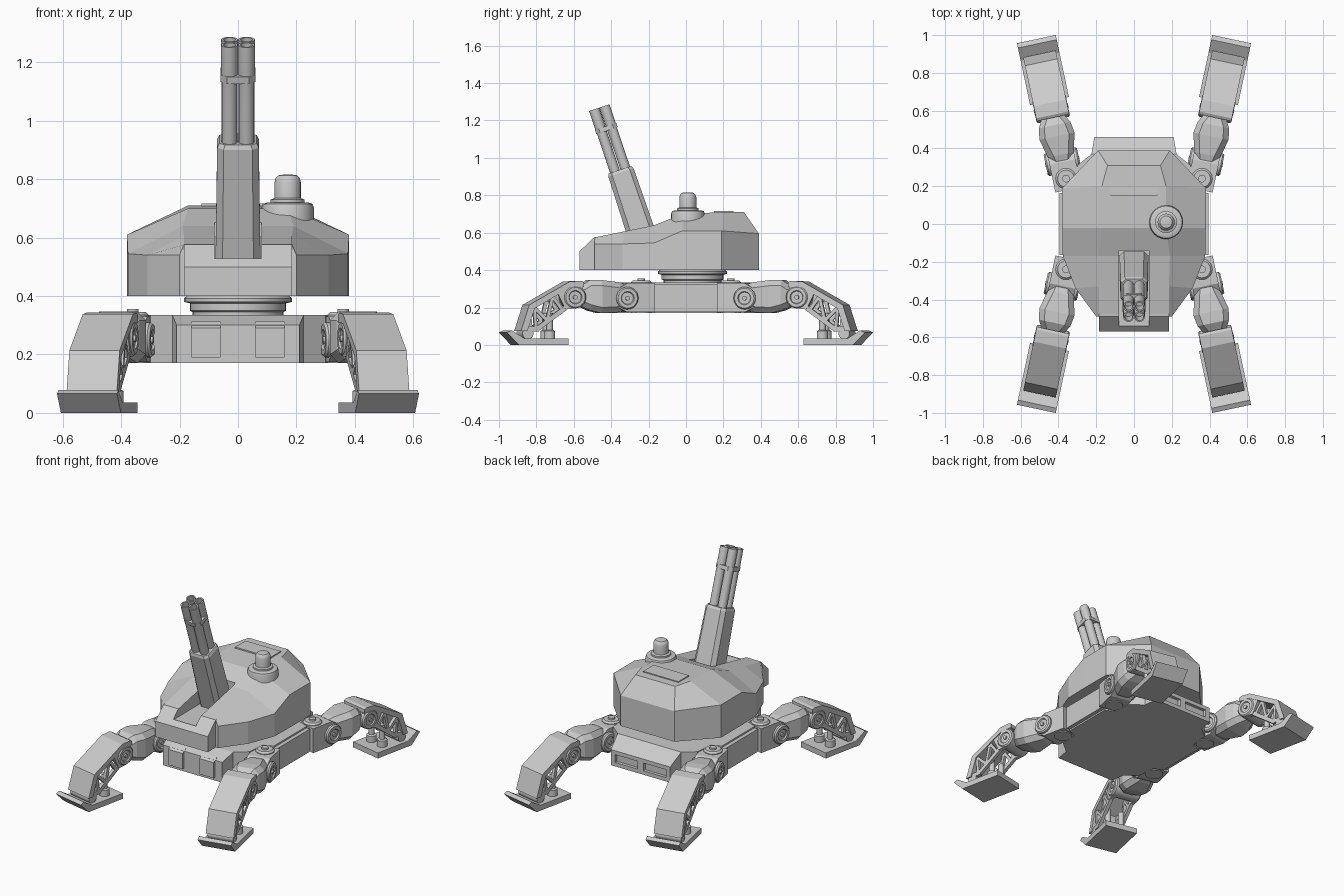
import bpy, bmesh
from math import sin, cos, pi, radians, hypot
from mathutils import Matrix, Vector

if "Cube" in bpy.data.objects:
    bpy.data.objects.remove(bpy.data.objects["Cube"])

I = Matrix.Identity(4)
T = Matrix.Translation
smooth = []


def finish(name, bm, M):
    bmesh.ops.transform(bm, matrix=M, verts=bm.verts)
    bmesh.ops.recalc_face_normals(bm, faces=bm.faces)
    me = bpy.data.meshes.new(name)
    bm.to_mesh(me)
    bm.free()
    ob = bpy.data.objects.new(name, me)
    bpy.context.collection.objects.link(ob)
    return ob


def add_loft(bm, rings, strip=False):
    vs = [[bm.verts.new(p) for p in r] for r in rings]
    n = len(vs[0])
    for a, b in zip(vs, vs[1:]):
        for i in range(n):
            bm.faces.new((a[i], a[(i + 1) % n], b[(i + 1) % n], b[i]))
    bm.faces.new(vs[0])
    t = vs[-1]
    if strip:  # top made of cross strips so each facet stays flat
        for i in range(n // 2 - 1):
            bm.faces.new((t[i], t[i + 1], t[n - 2 - i], t[n - 1 - i]))
    else:
        bm.faces.new(t)


def loft(name, rings, M=I, strip=False):
    bm = bmesh.new()
    add_loft(bm, rings, strip)
    return finish(name, bm, M)


def prism(name, polys, spans, M=I):
    """Extrude (y, z) polygons along x over each span."""
    bm = bmesh.new()
    for poly in polys:
        for x0, x1 in spans:
            add_loft(bm, [[(x, y, z) for y, z in poly] for x in (x0, x1)])
    return finish(name, bm, M)


def box(name, xs, ys, zs, M=I):
    (y0, y1), (z0, z1) = ys, zs
    return prism(name, [[(y0, z0), (y1, z0), (y1, z1), (y0, z1)]], [xs], M)


def lathe(name, profile, mats=(I,), n=24):
    bm = bmesh.new()
    for M in mats:
        add_loft(bm, [[M @ Vector((r * cos(2 * pi * i / n), r * sin(2 * pi * i / n), z))
                       for i in range(n)] for r, z in profile])
    ob = finish(name, bm, I)
    smooth.append(ob)
    return ob


def sym(half):
    """Complete a right-hand outline with its mirrored left side."""
    return half + [(-x, y, z) for x, y, z in reversed(half)]


def octo(hx, hy0, hy1, c, put):
    """Chamfered rectangle, placed by put(a, b)."""
    return [put(a, b) for a, b in (
        (hx - c, hy0), (hx, hy0 + c), (hx, hy1 - c), (hx - c, hy1),
        (c - hx, hy1), (-hx, hy1 - c), (-hx, hy0 + c), (c - hx, hy0))]


def bar(p, q, w):
    dx, dy = q[0] - p[0], q[1] - p[1]
    k = w / 2 / hypot(dx, dy)
    a, b = -dy * k, dx * k
    return [(p[0] + a, p[1] + b), (q[0] + a, q[1] + b), (q[0] - a, q[1] - b), (p[0] - a, p[1] - b)]


def cut(ob, cutter):
    m = ob.modifiers.new("cut", 'BOOLEAN')
    m.operation, m.solver, m.object = 'DIFFERENCE', 'EXACT', cutter
    cutter.hide_render = True
    bpy.context.view_layer.objects.active = ob
    bpy.ops.object.modifier_apply(modifier=m.name)


# Hull with rear slots, side panels and front plates
hull_top = [(.21, -.46, .30), (.225, -.37, .335), (.30, -.31, .335), (.31, -.19, .335), (.37, -.165, .335),
            (.37, .165, .335), (.31, .19, .335), (.30, .31, .335), (.225, .37, .335), (.21, .46, .27)]
hull = loft("hull", [sym([(x, y, .17) for x, y, z in hull_top]), sym(hull_top)], strip=True)
for s in (-1, 1):
    c = box("slot_cutter", (s * .02, s * .18), (.44, .5), (.195, .245))
    cut(hull, c)
    bpy.data.objects.remove(c)
    prism("hull_side_panel", [[(-.165, .18), (.165, .18), (.165, .325), (-.165, .325)]],
          [sorted((s * .36, s * .395))])
    prism("hull_front_plate", [[(-.44, .19), (-.475, .19), (-.475, .29), (-.44, .312)]],
          [sorted((s * .06, s * .16))])

# Turret ring
lathe("turret_ring", [(.155, .32), (.155, .345), (.165, .35), (.165, .375), (.185, .38), (.185, .392), (.17, .405)],
      [T((0, .035, 0))], 32)

# Turret body and nose with gun recess
skirt = [(.20, -.49, .54), (.31, -.34, .54), (.377, -.17, .545), (.38, -.02, .61), (.38, .19, .61), (.19, .39, .595)]
roof = [(.185, -.487, .575), (.185, -.33, .607), (.19, -.17, .64), (.17, -.02, .70), (.17, .20, .71), (.14, .31, .71)]
turret = loft("turret", [sym([(x, y, .40) for x, y, z in skirt]), sym(skirt), sym(roof)], strip=True)
nose = prism("turret_nose", [[(-.47, .4), (-.57, .4), (-.57, .50), (-.49, .576), (-.47, .578)]], [(-.185, .185)])
recess = box("recess_cutter", (-.08, .08), (-.54, -.14), (.525, .85))
cut(turret, recess)
cut(nose, recess)
bpy.data.objects.remove(recess)
box("roof_hatch", (-.125, .125), (.15, .255), (.70, .716))

# Sensor dome
lathe("sensor_dome", [(.09, .62), (.09, .70), (.085, .715), (.07, .72), (.058, .72), (.058, .73), (.045, .735),
                      (.045, .79), (.041, .804), (.032, .813), (.012, .816)], [T((.17, .01, 0))])

# Four-barrel gun, tilted forward
G = T((0, -.24, .60)) @ Matrix.Rotation(radians(18.5), 4, 'X')


def gun_ring(h, c, s):
    return octo(h, -h, h, c, lambda a, b: (a, b, s))


loft("gun_housing", [gun_ring(.077, .024, -.07), gun_ring(.071, .022, .34), gun_ring(.064, .02, .355)], G)
lathe("gun_barrels", [(.027, .33), (.027, .575), (.0285, .60), (.0285, .705), (.021, .705), (.021, .64)],
      [G @ T((sx * .029, sy * .029, 0)) for sx in (-1, 1) for sy in (-1, 1)], 16)
loft("gun_clamp", [gun_ring(.06, .022, .575), gun_ring(.06, .022, .60)], G)

# Legs: local x sideways, local y outward along the leg
JOINT = [(.012, -.092), (.012, -.082), (.032, -.082), (.036, -.09), (.053, -.09), (.06, -.082)]
JOINT = JOINT + [(r, -z) for r, z in reversed(JOINT)]
THIGH = [(.05, .20, .31, .05), (.13, .175, .335, .07), (.23, .17, .347, .095),
         (.29, .185, .347, .085), (.345, .21, .31, .055), (.39, .22, .29, .05)]
for sx, sy in ((-1, -1), (1, -1), (-1, 1), (1, 1)):
    tag = ("front_" if sy < 0 else "rear_") + ("left_" if sx < 0 else "right_")
    M = Matrix.Diagonal((sx, sy, 1, 1)) @ T((.36, .24, 0)) @ Matrix.Rotation(radians(-12), 4, 'Z')
    side = Matrix.Rotation(pi / 2, 4, 'Y')

    # Hip swivel and yoke
    lathe(tag + "hip_swivel", [(.055, .17), (.055, .335), (.045, .345), (.02, .345), (.02, .355)], [M])
    prism(tag + "hip_yoke", [[(-.06, .175), (.09, .175), (.14, .20), (.14, .30), (.09, .33), (-.06, .33)]],
          [(-.07, .07)], M)
    lathe(tag + "hip_joint", JOINT, [M @ T((0, .092, .25)) @ side])

    # Thigh
    loft(tag + "thigh", [octo(w, z0, z1, .03, lambda a, b: (a, u, b)) for u, z0, z1, w in THIGH], M)
    lathe(tag + "knee_joint", JOINT, [M @ T((0, .378, .255)) @ side])

    # Shin: armour cover, knee lugs and open side trusses
    prism(tag + "shin_cover", [[(.33, .335), (.345, .343), (.41, .338), (.63, .214), (.675, .075),
                                (.64, .075), (.60, .195), (.41, .305), (.33, .31)]], [(-.088, .088)], M)
    lug = [(.34, .325), (.43, .315), (.47, .27), (.43, .19), (.38, .195), (.335, .24)]
    truss = [bar((.42, .205), (.585, .085), .025), bar((.575, .085), (.66, .085), .025),
             bar((.45, .19), (.50, .26), .018), bar((.50, .26), (.53, .13), .018),
             bar((.53, .13), (.60, .20), .018), bar((.60, .20), (.59, .085), .018)]
    prism(tag + "knee_lugs", [lug], [(-.083, -.058), (.058, .083)], M)
    prism(tag + "shin_truss", truss, [(-.08, -.058), (.058, .08)], M)

    # Ankle, pistons and foot
    lathe(tag + "ankle", [(.03, -.08), (.03, .08)], [M @ T((0, .635, .06)) @ side], 16)
    lathe(tag + "foot_pistons", [(.03, .03), (.03, .075), (.018, .08), (.018, .17)],
          [M @ T((x, .51, 0)) for x in (-.045, .045)], 16)
    prism(tag + "foot", [[(.42, 0), (.42, .035), (.66, .035), (.73, .078), (.755, .066), (.69, 0)]],
          [(-.105, .105)], M)

# Smooth the turned parts
bpy.ops.object.select_all(action='DESELECT')
for ob in smooth:
    ob.select_set(True)
bpy.context.view_layer.objects.active = smooth[0]
bpy.ops.object.shade_smooth_by_angle(angle=radians(32))
